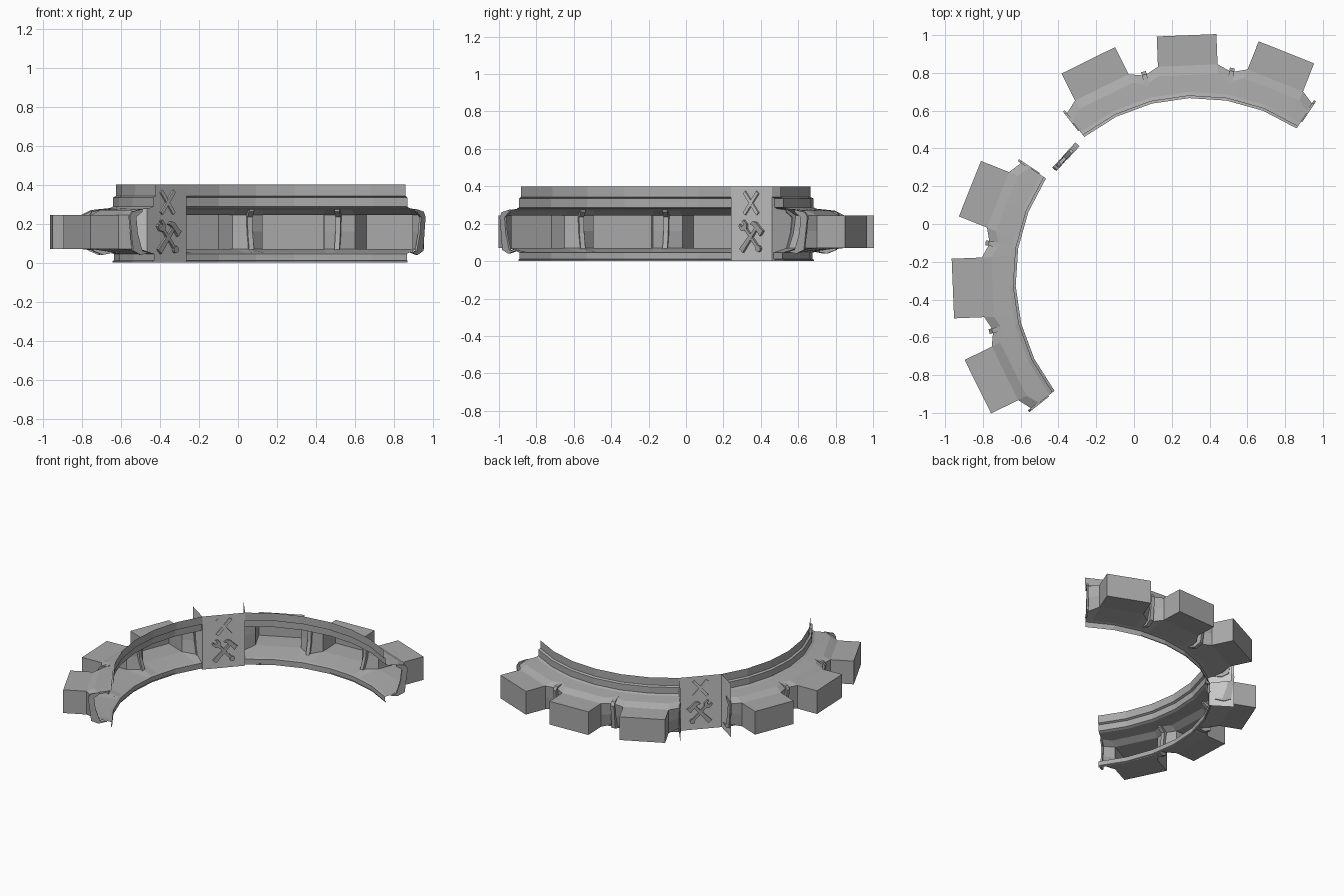
import bpy, bmesh, math
from mathutils import Vector, Matrix

if "Cube" in bpy.data.objects:
    bpy.data.objects.remove(bpy.data.objects["Cube"])

CX, CY = 0.33, -0.29            # centre of the ring
MIDS = (92.3, 182.3)            # middle angle of each arc
SIGN_A = 137.3                  # angle of the corner panel


def mat(name, g):
    m = bpy.data.materials.new(name)
    m.diffuse_color = (g, g, g, 1)
    m.use_nodes = True
    m.node_tree.nodes["Principled BSDF"].inputs["Base Color"].default_value = m.diffuse_color
    return m


DARK, LIGHT = mat("dark_grey", 0.4), mat("light_grey", 0.65)


def make(name, verts, faces, material):
    me = bpy.data.meshes.new(name)
    me.from_pydata(verts, [], faces)
    bm = bmesh.new()
    bm.from_mesh(me)
    bmesh.ops.remove_doubles(bm, verts=bm.verts, dist=1e-5)
    bmesh.ops.recalc_face_normals(bm, faces=bm.faces)
    bm.to_mesh(me)
    bm.free()
    ob = bpy.data.objects.new(name, me)
    ob.data.materials.append(material)
    bpy.context.collection.objects.link(ob)
    return ob


def polar(a, r, z):
    a = math.radians(a)
    return Vector((CX + r * math.cos(a), CY + r * math.sin(a), z))


def frame(a, p):
    # local (tangent, radial outward, z) to world
    t = math.radians(a)
    return Vector((CX + p[0] * math.sin(t) + p[1] * math.cos(t),
                   CY - p[0] * math.cos(t) + p[1] * math.sin(t), p[2]))


def strip(rows):
    # grid of quads through rows of points
    n = len(rows[0])
    verts = [p for row in rows for p in row]
    faces = [(i * n + j, (i + 1) * n + j, (i + 1) * n + j + 1, i * n + j + 1)
             for i in range(len(rows) - 1) for j in range(n - 1)]
    return verts, faces


def rail(name, mid, profile):
    rows = [[polar(mid + 12 * k, r, z) for r, z in profile] for k in range(-3, 4)]
    make(name, *strip(rows), DARK)


def prism(name, a, outline, y0, y1, material):
    # outline in (tangent, z), extruded along the radius
    n = len(outline)
    verts = [frame(a, (u, y, z)) for y in (y0, y1) for u, z in outline]
    faces = [tuple(range(n)), tuple(range(n, 2 * n))]
    faces += [(i, (i + 1) % n, n + (i + 1) % n, n + i) for i in range(n)]
    return make(name, verts, faces, material)


# Profiles as (radius, z)
TOP = [(.957, .4), (.957, .342), (.972, .335), (.972, .288), (.99, .28)]
BOTTOM = [(.985, .05), (.967, .045), (.967, .012), (.975, .008), (.975, 0)]
RIB = [(.99, .28), (1.06, .272), (1.11, .245), (1.095, .16), (1.06, .07), (.985, .05)]
WALL = [(.99, .28), (1.08, .27), (1.13, .245), (1.13, .16), (1.13, .07), (.985, .05)]
HW = 0.158                      # half width of a pocket


def bay(tag, c):
    # stations: rib, pocket side, middle, pocket side, rib
    rib_l = [polar(c + 12, r, z) for r, z in RIB]
    rib_r = [polar(c - 12, r, z) for r, z in RIB]
    mid = [polar(c, r, z) for r, z in WALL]
    rows = [rib_l]
    for s in (-1, 1):
        row = [frame(c, (s * HW, r, z)) for r, z in WALL]
        # the rim follows the straight rail segments
        end = rib_l if s < 0 else rib_r
        f = HW / (.99 * math.sin(math.radians(12)))
        for j in (0, -1):
            row[j] = mid[j].lerp(end[j], f)
        rows.append(row)
    rows.insert(2, mid)
    rows.append(rib_r)
    verts, faces = strip(rows)
    # leave the window into the pocket open
    faces = [f for i, f in enumerate(faces)
             if not (i // 5 in (1, 2) and i % 5 in (2, 3))]
    ob = make("bay_shell_" + tag, verts, faces, DARK)

    # pocket box, open towards the inside
    box = [frame(c, (u, r, z)) for r in (1.13, 1.29)
           for u, z in ((-HW, .07), (HW, .07), (HW, .245), (-HW, .245))]
    make("pocket_" + tag, box, [(4, 5, 6, 7), (0, 1, 5, 4), (1, 2, 6, 5),
                                (2, 3, 7, 6), (3, 0, 4, 7)], DARK)


def rib(tag, a, w):
    outline = [(1.0, .052), (1.05, .06), (1.08, .15), (1.09, .235), (1.05, .262),
               (1.05, .275), (1.115, .262), (1.132, .235), (1.11, .06), (1.06, .04)]
    n = len(outline)
    verts = [frame(a, (s * w, r, z)) for s in (-1, 1) for r, z in outline]
    faces = [tuple(range(n)), tuple(range(n, 2 * n))]
    faces += [(i, (i + 1) % n, n + (i + 1) % n, n + i) for i in range(n)]
    make("rib_" + tag, verts, faces, DARK)


for side, m in zip(("back", "left"), MIDS):
    rail("top_rail_" + side, m, TOP)
    rail("bottom_rail_" + side, m, BOTTOM)
    for k in (-1, 0, 1):
        bay(f"{side}_{k + 2}", m + 24 * k)
    for k, off in enumerate((-36, -12, 12, 36)):
        rib(f"{side}_{k + 1}", m + off, .006 if abs(off) == 36 else .013)

# Corner panel with two side plates running outwards
s9, c9 = math.sin(math.radians(9)), math.cos(math.radians(9))
plan = [(-1.13 * s9, 1.13 * c9), (-.957 * s9, .957 * c9),
        (.957 * s9, .957 * c9), (1.13 * s9, 1.13 * c9)]
rows = [[frame(SIGN_A, (u, y, z)) for z in (0, .4)] for u, y in plan]
make("corner_panel", *strip(rows), LIGHT)

# Emblem shapes, raised on both faces of the panel
Y0 = .957 * c9


def emblem(name, outline, centre, turn, depth, material):
    t = math.radians(turn)
    pts = [(centre[0] + u * math.cos(t) - v * math.sin(t),
            centre[1] + u * math.sin(t) + v * math.cos(t)) for u, v in outline]
    prism(name, SIGN_A, pts, Y0 - depth, Y0 + depth, material)


def bar(w0, w1, h0, h1):
    return [(-w0, h0), (w0, h0), (w1, h1), (-w1, h1)]


# crossed strips
for i, t in enumerate((40, -40)):
    emblem(f"cross_strip_{i + 1}", bar(.010, .010, -.075, .075), (0, .31), t, .009 + .001 * i, LIGHT)

# hammer: handle and angled head
C = (0, .13)
emblem("hammer_handle", bar(.016, .009, -.10, .06), C, -42, .013, DARK)
emblem("hammer_head", [(-.045, .05), (-.02, .058), (.03, .054), (.05, .05), (.05, .088),
                       (.03, .084), (-.02, .086), (-.04, .075)], C, -42, .015, DARK)

# wrench: handle, open jaw and round end
emblem("wrench_handle", bar(.009, .009, -.075, .06), C, 42, .012, DARK)
emblem("wrench_jaw", [(-.010, .05), (.010, .05), (.027, .068), (.025, .098), (.011, .102),
                      (.011, .08), (-.011, .08), (-.011, .102), (-.025, .098), (-.027, .068)],
       C, 42, .014, DARK)
ring = [(.018 * math.cos(k * math.pi / 5), -.085 + .018 * math.sin(k * math.pi / 5))
        for k in range(10)]
emblem("wrench_end", ring, C, 42, .014, DARK)
